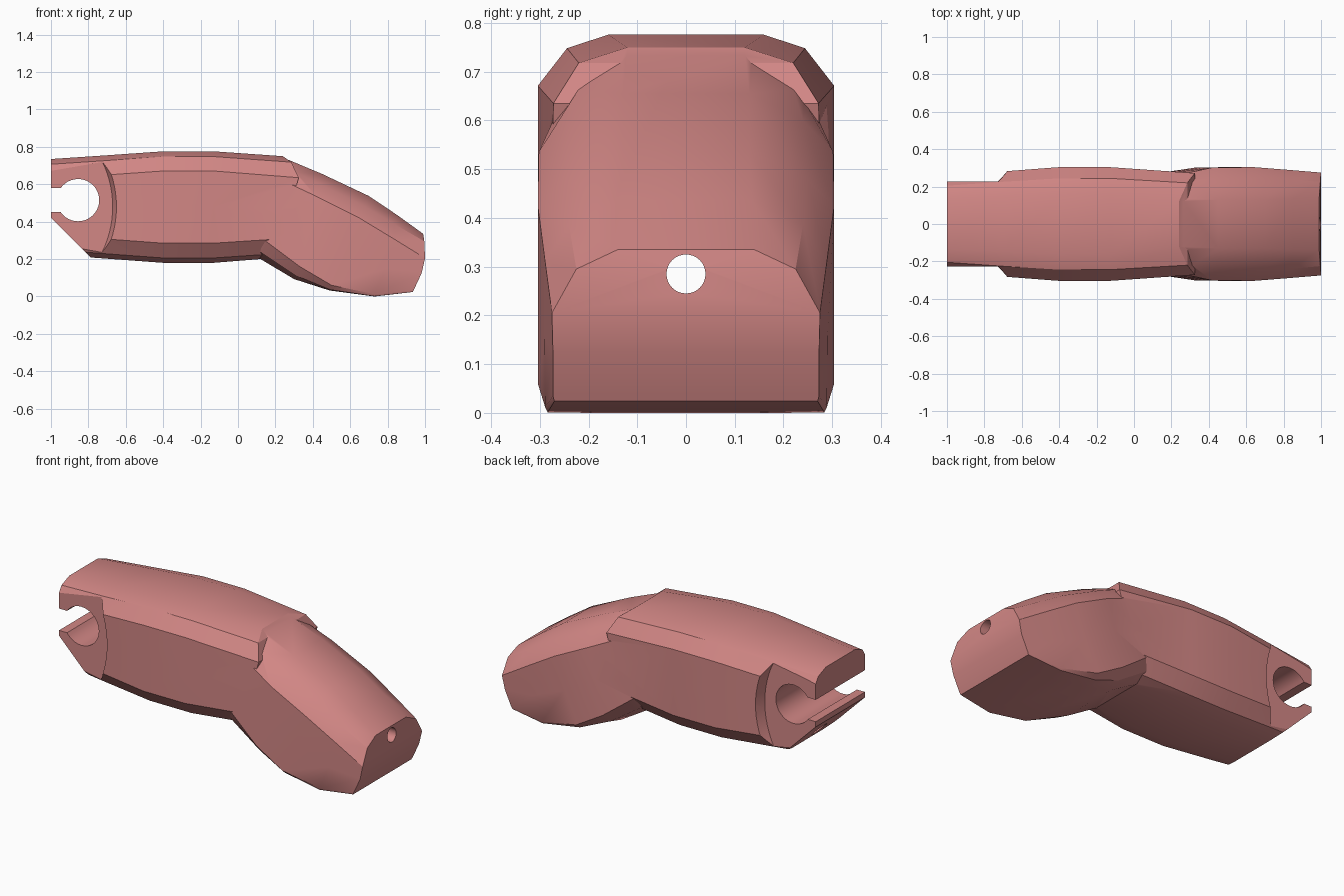
import bpy, bmesh, math
from mathutils import Matrix

if "Cube" in bpy.data.objects:
    bpy.data.objects.remove(bpy.data.objects["Cube"])

red = bpy.data.materials.new("dusty red")
red.diffuse_color = (0.645, 0.242, 0.235, 1)
red.use_nodes = True
red.node_tree.nodes["Principled BSDF"].inputs["Base Color"].default_value = red.diffuse_color


def finish(name, bm):
    bmesh.ops.recalc_face_normals(bm, faces=bm.faces[:])
    me = bpy.data.meshes.new(name)
    bm.to_mesh(me)
    bm.free()
    me.materials.append(red)
    ob = bpy.data.objects.new(name, me)
    bpy.context.collection.objects.link(ob)
    return ob


def loft(name, stations):
    """Skin mirrored half sections, each listed from top to bottom."""
    bm = bmesh.new()
    n = len(stations[0])
    rings = []
    for st in stations:
        right = [bm.verts.new(p) for p in st]
        left = [bm.verts.new((x, -y, z)) for x, y, z in st]
        rings.append(right + left[::-1])
    m = 2 * n
    for a, b in zip(rings, rings[1:]):
        for k in range(m):
            j = (k + 1) % m
            bm.faces.new((a[k], a[j], b[j], b[k]))
    for r in (rings[0], rings[-1]):
        for k in range(n - 1):
            bm.faces.new((r[k], r[k + 1], r[m - 2 - k], r[m - 1 - k]))
    return finish(name, bm)


def prism(name, outline, half=0.6):
    """Extrude an x-z outline across y."""
    bm = bmesh.new()
    a = [bm.verts.new((x, -half, z)) for x, z in outline]
    b = [bm.verts.new((x, half, z)) for x, z in outline]
    bm.faces.new(a)
    bm.faces.new(b[::-1])
    for k in range(len(a)):
        j = (k + 1) % len(a)
        bm.faces.new((a[k], a[j], b[j], b[k]))
    return finish(name, bm)


def cone(name, r1, r2, depth, loc, rot, sides):
    bm = bmesh.new()
    bmesh.ops.create_cone(bm, cap_ends=True, segments=sides, radius1=r1,
                          radius2=r2, depth=depth,
                          matrix=Matrix.Translation(loc) @ rot)
    return finish(name, bm)


def combine(target, tool, operation):
    mod = target.modifiers.new(operation, 'BOOLEAN')
    mod.operation, mod.solver, mod.object = operation, 'EXACT', tool
    bpy.context.view_layer.objects.active = target
    bpy.ops.object.modifier_apply(modifier=mod.name)
    bpy.data.objects.remove(tool)


# Rear segment: straight, bulging, chamfered on all four corners
def rear_section(x, w, top, bottom):
    s = w / 0.305
    return [(x, 0.16 * s, top), (x, 0.245 * s, top - 0.028),
            (x, w, top - 0.105), (x, w, (top + bottom) / 2),
            (x, w, bottom + 0.105), (x, 0.245 * s, bottom + 0.026),
            (x, 0.16 * s, bottom)]


body = loft("bent_body", [
    rear_section(-1.0, 0.255, 0.735, 0.225),
    rear_section(-0.7, 0.281, 0.755, 0.202),
    rear_section(-0.4, 0.304, 0.776, 0.18),
    rear_section(-0.13, 0.304, 0.776, 0.18),
    [(0.24, 0.12, 0.75), (0.285, 0.22, 0.718), (0.325, 0.272, 0.635),
     (0.27, 0.276, 0.45), (0.18, 0.276, 0.305), (0.15, 0.22, 0.225),
     (0.12, 0.15, 0.2)]])

# Front segment: drooping, with a blunt rounded end
front = loft("front_segment", [
    [(0.235, 0.12, 0.745), (0.25, 0.212, 0.693), (0.26, 0.268, 0.61),
     (0.19, 0.272, 0.45), (0.13, 0.272, 0.31), (0.12, 0.24, 0.24),
     (0.10, 0.16, 0.212)],
    [(0.45, 0.13, 0.655), (0.44, 0.24, 0.6), (0.42, 0.302, 0.535),
     (0.38, 0.302, 0.36), (0.33, 0.302, 0.16), (0.315, 0.25, 0.11),
     (0.30, 0.17, 0.093)],
    [(0.70, 0.13, 0.537), (0.68, 0.248, 0.48), (0.64, 0.304, 0.425),
     (0.58, 0.304, 0.24), (0.50, 0.304, 0.06), (0.495, 0.275, 0.036),
     (0.49, 0.19, 0.032)],
    [(0.85, 0.135, 0.436), (0.84, 0.24, 0.385), (0.83, 0.289, 0.31),
     (0.79, 0.29, 0.15), (0.73, 0.289, 0.012), (0.73, 0.284, 0.001),
     (0.73, 0.19, 0.0)],
    [(0.99, 0.14, 0.335), (0.996, 0.225, 0.295), (1.0, 0.275, 0.205),
     (0.982, 0.273, 0.125), (0.94, 0.273, 0.035), (0.935, 0.27, 0.024),
     (0.93, 0.19, 0.0235)]])
combine(body, front, 'UNION')

# Recessed round cheeks on both sides of the rear end
for side in (-1, 1):
    cheek = cone("cheek_cutter", 0.55, 0.60, 0.14, (-1.22, side * 0.298, 0.48),
                 Matrix.Rotation(-side * math.pi / 2, 4, 'X'), 96)
    combine(body, cheek, 'DIFFERENCE')

# Slanted underside of the rear end
combine(body, prism("slant_cutter", [(-1.1, 0.52), (-0.7, 0.12), (-1.1, 0.1)]),
        'DIFFERENCE')

# Clip socket: round hole opening into a slot at the rear
mouth = math.asin(0.064 / 0.113)
arc = [-math.pi + mouth + (2 * math.pi - 2 * mouth) * k / 32 for k in range(33)]
socket = [(-0.855 + 0.113 * math.cos(t), 0.515 + 0.113 * math.sin(t)) for t in arc]
socket += [(-1.1, 0.579), (-1.1, 0.451)]
combine(body, prism("socket_cutter", socket), 'DIFFERENCE')

# Narrow bore running the whole length
bore = cone("bore_cutter", 0.04, 0.04, 2.6, (0, 0, 0.285),
            Matrix.Rotation(math.pi / 2, 4, 'Y'), 32)
combine(body, bore, 'DIFFERENCE')

# Smooth shading with crisp edges
bpy.ops.object.select_all(action='DESELECT')
body.select_set(True)
bpy.context.view_layer.objects.active = body
bpy.ops.object.shade_smooth_by_angle(angle=math.radians(27))
